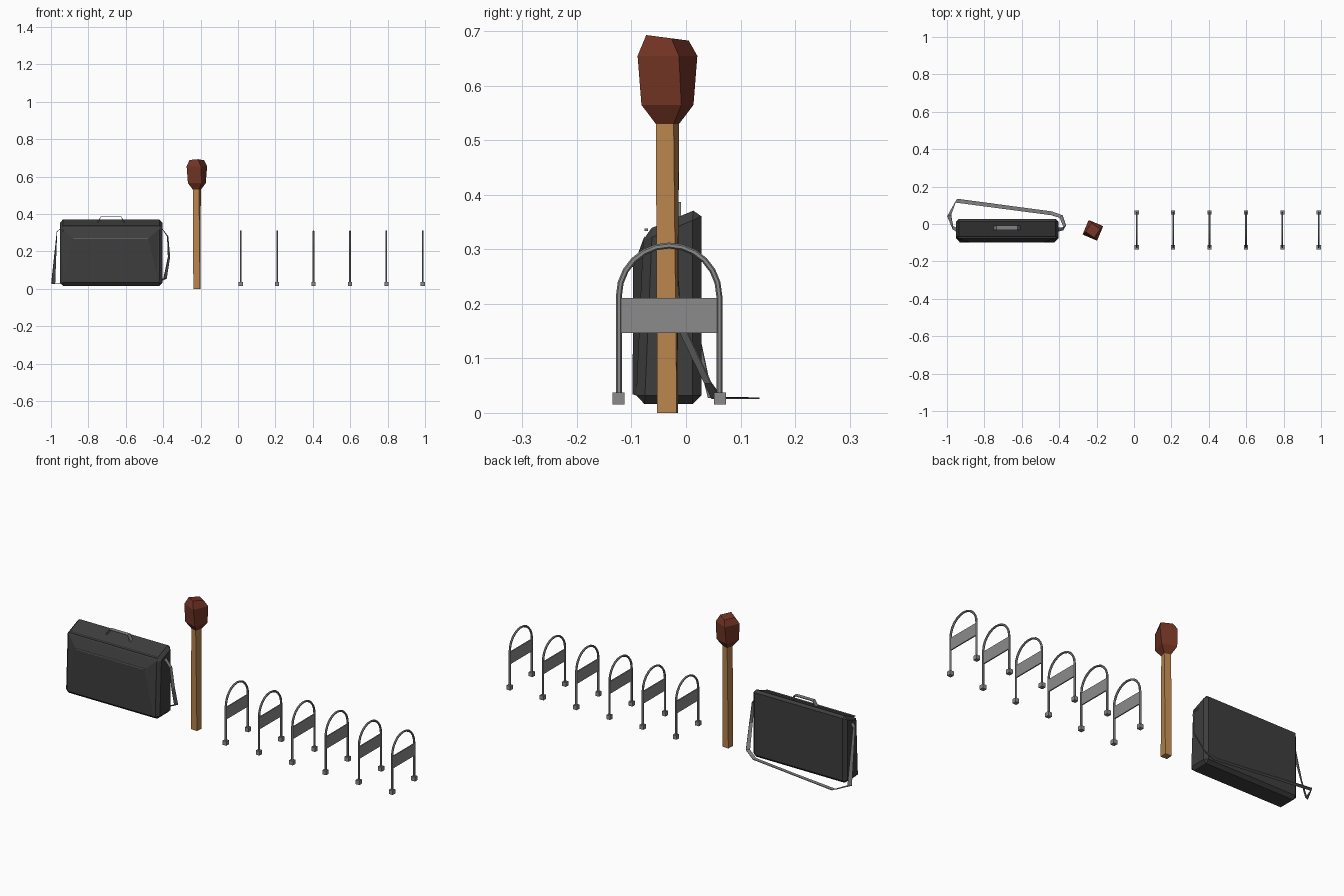
import bpy, bmesh, math
from mathutils import Matrix, Vector

if "Cube" in bpy.data.objects:
    bpy.data.objects.remove(bpy.data.objects["Cube"], do_unlink=True)


def material(name, rgb):
    m = bpy.data.materials.new(name)
    m.use_nodes = True
    m.diffuse_color = (*rgb, 1)
    m.node_tree.nodes["Principled BSDF"].inputs["Base Color"].default_value = (*rgb, 1)
    return m


METAL = material("grey metal", (0.26, 0.26, 0.26))
WOOD = material("wood", (0.48, 0.23, 0.075))
RED = material("dark red", (0.17, 0.034, 0.018))
BLACK = material("charcoal cloth", (0.047, 0.047, 0.047))
TRIM = material("grey webbing", (0.22, 0.22, 0.22))


def finish(name, bm, mat):
    bmesh.ops.recalc_face_normals(bm, faces=bm.faces)
    me = bpy.data.meshes.new(name)
    bm.to_mesh(me)
    bm.free()
    me.materials.append(mat)
    ob = bpy.data.objects.new(name, me)
    bpy.context.collection.objects.link(ob)
    return ob


def add_box(bm, centre, size):
    bmesh.ops.create_cube(bm, size=1, matrix=Matrix.Translation(centre) @ Matrix.Diagonal((*size, 1)))


def loft(bm, rings, closed=False):
    """Skin a list of equal-length point rings; cap the ends unless closed."""
    vs = [[bm.verts.new(p) for p in r] for r in rings]
    n = len(vs[0])
    for a, b in zip(vs, vs[1:]):
        for i in range(n):
            bm.faces.new((a[i], a[(i + 1) % n], b[(i + 1) % n], b[i]))
    if not closed:
        bm.faces.new(vs[0][::-1])
        bm.faces.new(vs[-1])


# Bike racks: hexagonal hoop, panel and two square feet
MID, HALF, TUBE = -0.031, 0.092, 0.0055


def rack(name, x):
    bm = bmesh.new()
    path = [(-HALF, 0.03, 0)]
    for i in range(13):
        a = math.pi * i / 12
        path.append((-HALF * math.cos(a), 0.215 + HALF * math.sin(a), a))
    path.append((HALF, 0.03, math.pi))
    rings = []
    for y, z, a in path:
        ring = []
        for k in range(6):
            t = math.tau * k / 6
            r = TUBE * math.cos(t)
            ring.append((x + TUBE * math.sin(t), MID + y - r * math.cos(a), z + r * math.sin(a)))
        rings.append(ring)
    loft(bm, rings)
    add_box(bm, (x, MID, 0.179), (0.006, 2 * HALF, 0.064))
    for s in (-1, 1):
        add_box(bm, (x, MID + s * 0.093, 0.026), (0.022, 0.022, 0.022))
    finish(name, bm, METAL)


for i in range(6):
    rack(f"bike_rack_{i + 1}", 0.015 + 0.1945 * i)


# Match: twisted square stick and faceted head
def square(z, side, deg, tilt=0.0):
    pts = []
    for k in range(4):
        a = math.radians(deg + 45 + 90 * k)
        r = side / math.sqrt(2)
        y = r * math.sin(a)
        pts.append((-0.22 + r * math.cos(a), -0.034 + y, z - tilt * y))
    return pts


bm = bmesh.new()
loft(bm, [square(0, 0.036, -3), square(0.53, 0.034, -17)])
finish("match_stick", bm, WOOD)
bm = bmesh.new()
loft(bm, [square(0.53, 0.034, -17), square(0.565, 0.0765, -17),
          square(0.655, 0.083, -24), square(0.688, 0.056, -35, 0.13)])
finish("match_head", bm, RED)

# Bag body: side profile extruded across, edges chamfered
LEFT, RIGHT = -0.952, -0.404
profile = [(-0.092, 0.016), (0.028, 0.016), (0.028, 0.377), (-0.078, 0.333)]
bm = bmesh.new()
loft(bm, [[(x, y, z) for y, z in profile] for x in (LEFT, RIGHT)])
body = finish("bag_body", bm, BLACK)
bev = body.modifiers.new("chamfer", "BEVEL")
bev.width = 0.016
bev.segments = 1

# Front pocket: wedge whose face is inset at the top
bm = bmesh.new()
back = [(LEFT + 0.012, -0.086, 0.03), (RIGHT - 0.012, -0.086, 0.03),
        (RIGHT - 0.012, -0.076, 0.325), (LEFT + 0.012, -0.076, 0.325)]
front = [(LEFT + 0.02, -0.098, 0.034), (RIGHT - 0.02, -0.098, 0.034),
         (-0.48, -0.097, 0.268), (-0.88, -0.097, 0.268)]
loft(bm, [back, front])
finish("bag_front_pocket", bm, BLACK)

# Piping on the pocket and along the lid
bm = bmesh.new()
add_box(bm, (-0.68, -0.097, 0.27), (0.4, 0.005, 0.004))
add_box(bm, (-0.678, -0.073, 0.336), (0.52, 0.006, 0.004))
finish("bag_piping", bm, TRIM)


def ribbon(name, path, thickness):
    """Flat band through (centre, width vector) pairs."""
    bm = bmesh.new()
    rows = [[bm.verts.new(Vector(c) + s * Vector(w) / 2) for s in (-1, 1)] for c, w in path]
    for a, b in zip(rows, rows[1:]):
        bm.faces.new((a[0], a[1], b[1], b[0]))
    ob = finish(name, bm, TRIM)
    sol = ob.modifiers.new("thickness", "SOLIDIFY")
    sol.thickness = thickness
    sol.offset = 0


# Carry handle
wide = (0, 0.022, 0)
ribbon("bag_handle", [((-0.75, -0.02, 0.355), wide), ((-0.733, -0.02, 0.385), wide),
                      ((-0.625, -0.02, 0.385), wide), ((-0.608, -0.02, 0.355), wide)], 0.004)

# Shoulder strap: hangs off both ends and trails on the ground behind
ribbon("shoulder_strap", [
    ((-0.95, -0.03, 0.32), (0, 0.02, 0)),
    ((-0.968, -0.02, 0.305), (0, 0.02, 0)),
    ((-0.988, 0.045, 0.028), (0.02, 0.008, 0)),
    ((-0.952, 0.125, 0.027), (0.012, 0.02, 0)),
    ((-0.44, 0.057, 0.027), (0.004, 0.02, 0)),
    ((-0.39, 0.04, 0.055), (0.016, 0.012, 0)),
    ((-0.369, -0.015, 0.17), (0.01, 0.014, 0)),
    ((-0.376, -0.025, 0.28), (0.004, 0.016, 0)),
    ((-0.405, -0.03, 0.32), (0, 0.02, 0)),
], 0.003)
